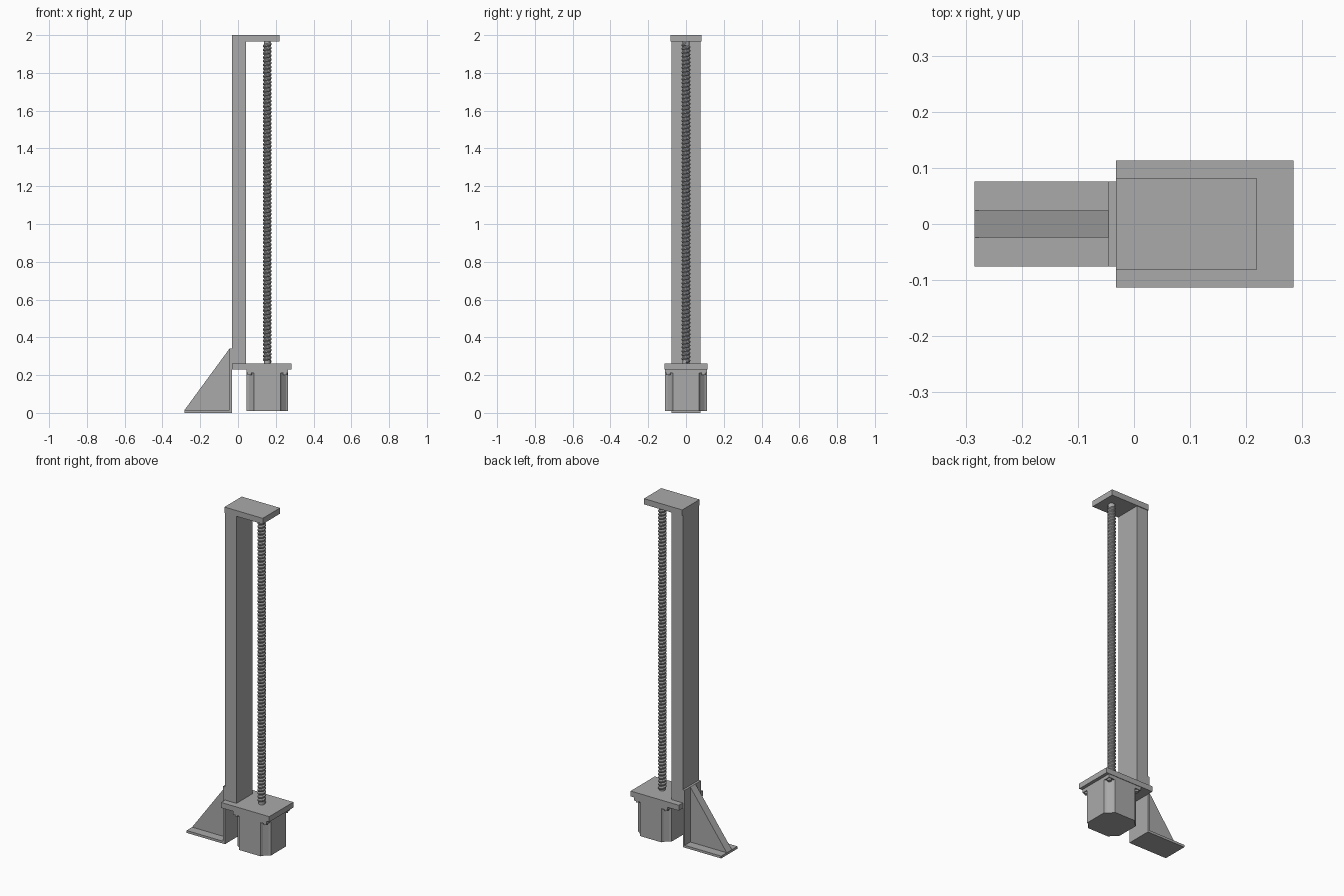
import bpy, bmesh, math

old = bpy.data.objects.get("Cube")
if old:
    bpy.data.objects.remove(old, do_unlink=True)

# Single material
GREY = (0.4, 0.4, 0.4, 1)
metal = bpy.data.materials.new("plain grey")
metal.use_nodes = True
metal.diffuse_color = GREY
metal.node_tree.nodes["Principled BSDF"].inputs["Base Color"].default_value = GREY


def finish(name, bm):
    bmesh.ops.recalc_face_normals(bm, faces=bm.faces)
    mesh = bpy.data.meshes.new(name)
    bm.to_mesh(mesh)
    bm.free()
    mesh.materials.append(metal)
    obj = bpy.data.objects.new(name, mesh)
    bpy.context.collection.objects.link(obj)
    return obj


def prism(name, base, offset):
    """Extrude a closed outline along an offset."""
    bm = bmesh.new()
    face = bm.faces.new([bm.verts.new(p) for p in base])
    top = bmesh.ops.extrude_face_region(bm, geom=[face])["geom"]
    bmesh.ops.translate(bm, vec=offset,
                        verts=[v for v in top if isinstance(v, bmesh.types.BMVert)])
    return finish(name, bm)


def box(name, x0, x1, half_y, z0, z1):
    base = [(x0, -half_y, z0), (x1, -half_y, z0), (x1, half_y, z0), (x0, half_y, z0)]
    return prism(name, base, (0, 0, z1 - z0))


def cylinder(name, x, y, z0, z1, radius, sides=16):
    ring = [(x + radius * math.cos(math.tau * i / sides),
             y + radius * math.sin(math.tau * i / sides), z0) for i in range(sides)]
    return prism(name, ring, (0, 0, z1 - z0))


# Column with its top and motor plates
BACK = -0.032
box("column", BACK, 0.043, 0.076, 0.26, 1.966)
box("top_plate", BACK, 0.219, 0.081, 1.966, 2.0)
box("motor_plate", BACK, 0.284, 0.113, 0.23, 0.262)

# Angle bracket with a central gusset
box("bracket_upright", -0.045, BACK, 0.076, 0, 0.34)
box("bracket_base", -0.284, -0.045, 0.076, 0, 0.014)
prism("bracket_gusset",
      [(-0.284, -0.024, 0.014), (-0.045, -0.024, 0.014), (-0.045, -0.024, 0.34)],
      (0, 0.048, 0))

# Motor body with stepped, chamfered corners
CX, H = 0.155, 0.11
corner = [(H, 0.07), (0.098, 0.076), (0.076, 0.098), (0.07, H)]
outline = []
for turn in range(4):
    for x, y in corner:
        for _ in range(turn):
            x, y = -y, x
        outline.append((CX + x, y, 0.01))
prism("motor_body", outline, (0, 0, 0.2))
box("motor_flange", CX - H, CX + H, H, 0.21, 0.23)
for sx in (-1, 1):
    for sy in (-1, 1):
        cylinder("mounting_screw", CX + sx * 0.094, sy * 0.094, 0.2, 0.21, 0.012)

# Lead screw: one thread profile swept as a helix around a core
PITCH, LOW, HIGH = 0.02, 0.262, 1.966
cylinder("lead_screw_core", CX, 0, LOW, HIGH, 0.018)
bm = bmesh.new()
profile = [bm.verts.new(p) for p in
           ((0.017, 0, 0), (0.023, 0, PITCH * 0.35), (0.023, 0, PITCH * 0.65), (0.017, 0, PITCH))]
for a, b in zip(profile, profile[1:]):
    bm.edges.new((a, b))
thread = finish("lead_screw_thread", bm)
thread.location = (CX, 0, LOW)
helix = thread.modifiers.new("helix", "SCREW")
helix.axis = "Z"
helix.angle = math.tau
helix.screw_offset = PITCH
helix.iterations = int((HIGH - LOW) / PITCH) - 1
helix.steps = helix.render_steps = 16
helix.use_normal_calculate = True
helix.use_smooth_shade = False
